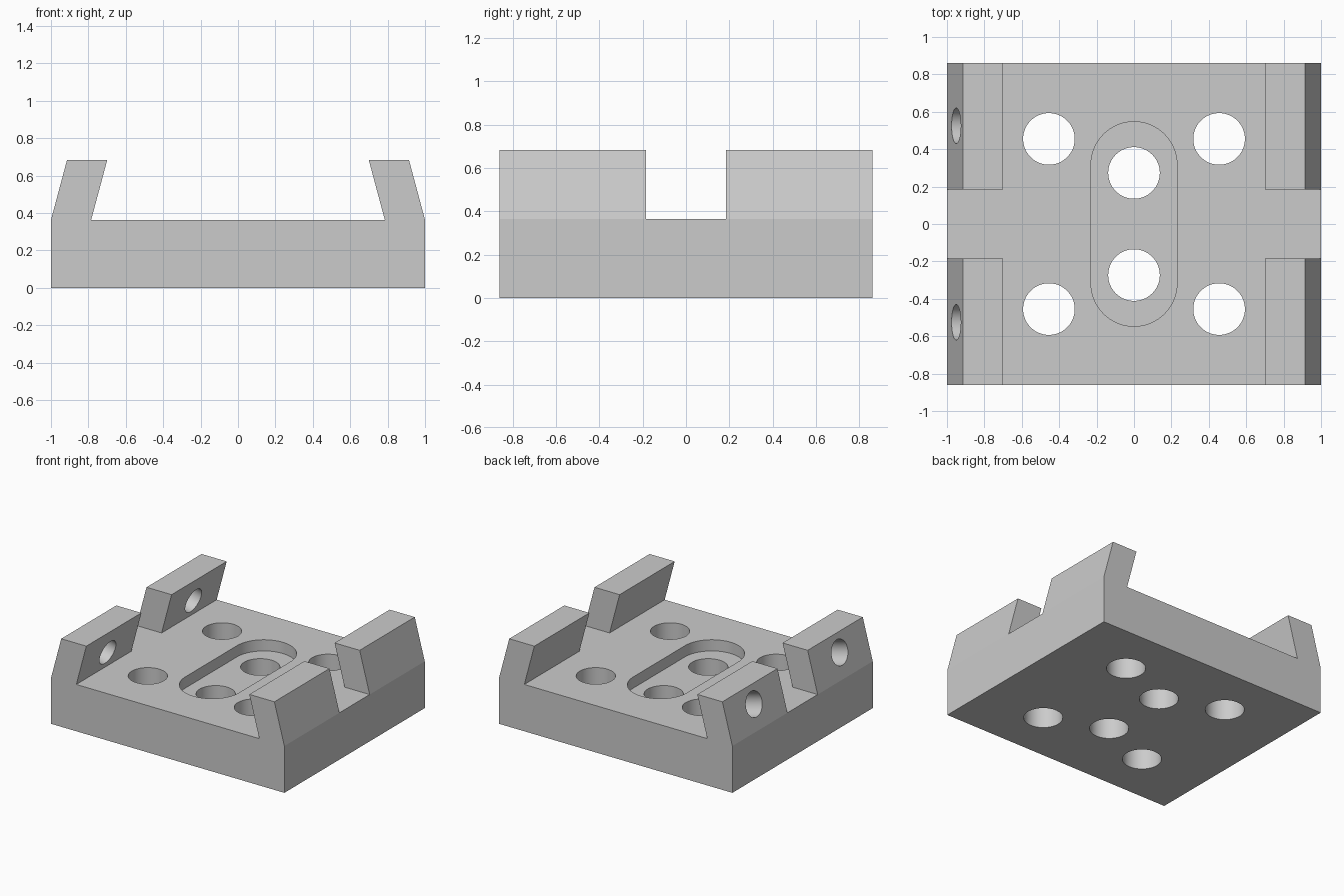
import bpy, bmesh, math
from mathutils import Vector, Matrix

if "Cube" in bpy.data.objects:
    bpy.data.objects.remove(bpy.data.objects["Cube"])

STEP, TOP, HALF_Y = 0.363, 0.683, 0.86   # floor height, jaw height, half depth
LEAN = math.radians(15)
SHIFT = (TOP - STEP) * math.tan(LEAN)    # inward lean of the jaws

grey = bpy.data.materials.new("light grey")
grey.diffuse_color = (0.6, 0.6, 0.6, 1)
grey.use_nodes = True
grey.node_tree.nodes["Principled BSDF"].inputs["Base Color"].default_value = grey.diffuse_color


def prism(name, outline, direction):
    """Extrude a closed outline of 3D points along a direction."""
    bm = bmesh.new()
    face = bm.faces.new([bm.verts.new(p) for p in outline])
    ext = bmesh.ops.extrude_face_region(bm, geom=[face])
    moved = [g for g in ext["geom"] if isinstance(g, bmesh.types.BMVert)]
    bmesh.ops.translate(bm, verts=moved, vec=direction)
    bmesh.ops.recalc_face_normals(bm, faces=bm.faces)
    mesh = bpy.data.meshes.new(name)
    bm.to_mesh(mesh)
    bm.free()
    ob = bpy.data.objects.new(name, mesh)
    bpy.context.collection.objects.link(ob)
    mesh.materials.append(grey)
    return ob


def rod(name, center, radius, length, tilt=0.0):
    """Round cutter centred on a point, tilted about y."""
    ring = [(radius * math.cos(a), radius * math.sin(a), -length / 2)
            for a in (2 * math.pi * i / 64 for i in range(64))]
    ob = prism(name, ring, (0, 0, length))
    ob.data.transform(Matrix.Translation(center) @ Matrix.Rotation(tilt, 4, 'Y'))
    return ob


def cut(target, cutter):
    """Subtract a cutter and discard it."""
    cutter.hide_render = True
    mod = target.modifiers.new("cut", 'BOOLEAN')
    mod.operation, mod.solver, mod.object = 'DIFFERENCE', 'EXACT', cutter
    bpy.context.view_layer.objects.active = target
    bpy.ops.object.modifier_apply(modifier=mod.name)
    bpy.data.objects.remove(cutter)


# Base and leaning side jaws as one extruded profile
half = [(1, 0), (1, STEP), (1 - SHIFT, TOP), (0.785 - SHIFT, TOP), (0.785, STEP)]
profile = half + [(-x, z) for x, z in reversed(half)]
bracket = prism("clamp_bracket", [(x, -HALF_Y, z) for x, z in profile], (0, 2 * HALF_Y, 0))

# Central gap that splits each jaw in two
gap = [(-1.2, -0.185, STEP), (1.2, -0.185, STEP), (1.2, 0.185, STEP), (-1.2, 0.185, STEP)]
cut(bracket, prism("gap_cutter", gap, (0, 0, 1)))

# Rounded recess in the floor
R, CY = 0.23, 0.317
slot = []
for i in range(33):
    a = math.pi * i / 32
    slot.append((R * math.cos(a), CY + R * math.sin(a), STEP - 0.087))
slot += [(-x, -y, z) for x, y, z in slot]
cut(bracket, prism("recess_cutter", slot, (0, 0, 0.3)))

# Six vertical bolt holes
bolts = [(x, y) for x in (-0.455, 0.455) for y in (-0.455, 0.455)] + [(0, 0.273), (0, -0.273)]
for x, y in bolts:
    cut(bracket, rod("bolt_cutter", (x, y, 0.2), 0.138, 1))

# Screw holes square to the left jaws
for y in (-0.525, 0.525):
    z = 0.52
    x = -0.8925 + (z - STEP) * math.tan(LEAN)
    cut(bracket, rod("screw_cutter", Vector((x, y, z)), 0.095, 0.5, math.pi / 2 + LEAN))

bpy.ops.object.select_all(action='DESELECT')
bracket.select_set(True)
bpy.context.view_layer.objects.active = bracket
bpy.ops.object.shade_smooth_by_angle(angle=math.radians(12))
